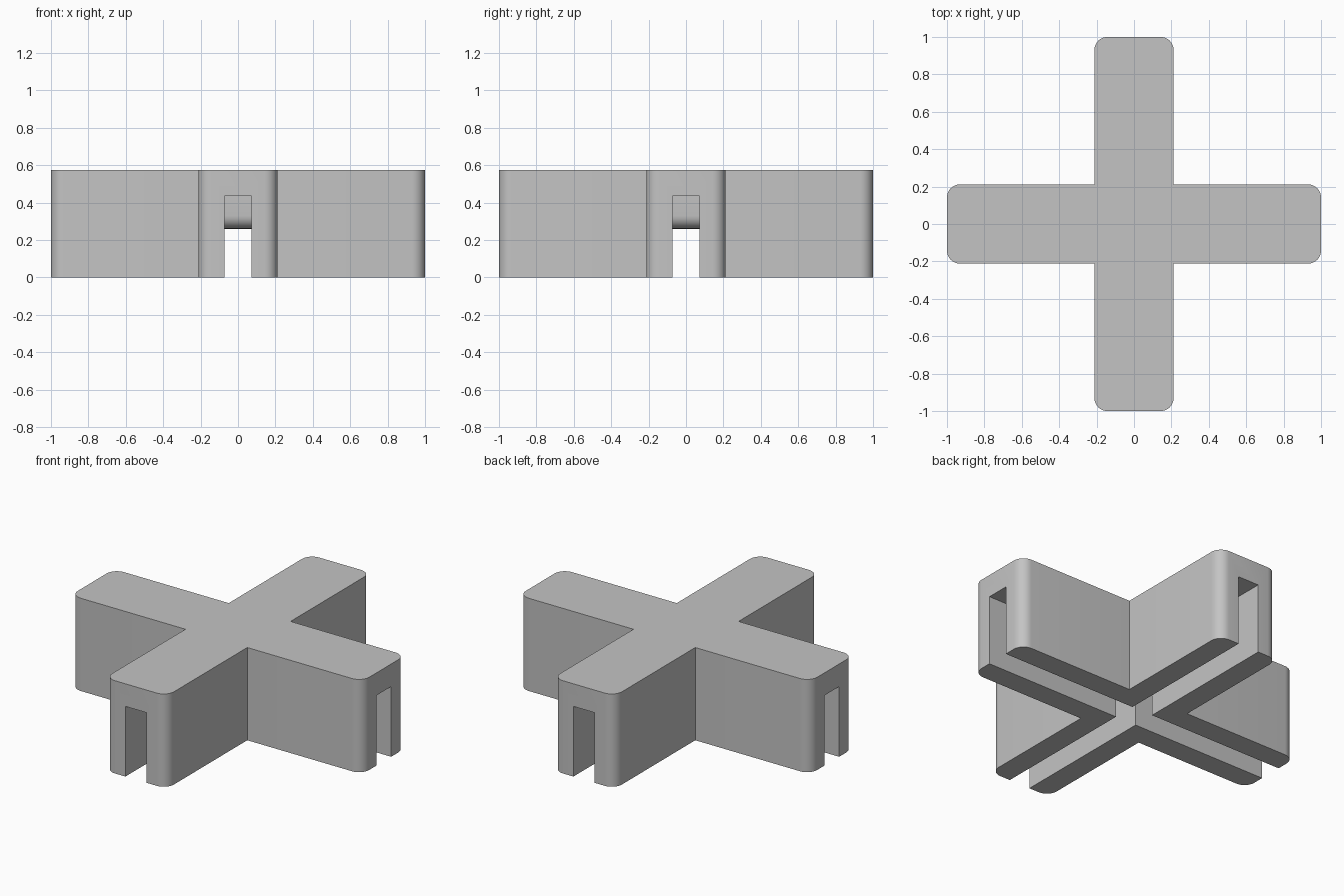
import bpy, bmesh, math

cube = bpy.data.objects.get("Cube")
if cube:
    bpy.data.objects.remove(cube, do_unlink=True)

HALF, HEIGHT = 0.212, 0.575       # arm half width, overall height
SLOT, SLOT_TOP = 0.072, 0.435     # slot half width, slot ceiling
STEP, STEP_Z, ROUND = 0.21, 0.26, 0.07   # lowered centre of the slot, corner radius

grey = bpy.data.materials.new("plain grey")
grey.use_nodes = True
colour = (0.55, 0.55, 0.55, 1)
grey.diffuse_color = colour
grey.node_tree.nodes["Principled BSDF"].inputs["Base Color"].default_value = colour


def prism(name, outline, offset, bevel_if=None):
    """Extrude a closed outline by the offset, optionally rounding chosen edges."""
    bm = bmesh.new()
    face = bm.faces.new([bm.verts.new(p) for p in outline])
    out = bmesh.ops.extrude_face_region(bm, geom=[face])
    moved = [v for v in out["geom"] if isinstance(v, bmesh.types.BMVert)]
    bmesh.ops.translate(bm, verts=moved, vec=offset)
    if bevel_if:
        edges = [e for e in bm.edges if bevel_if(e)]
        bmesh.ops.bevel(bm, geom=edges, offset=ROUND, segments=8,
                        profile=0.5, affect='EDGES')
    bmesh.ops.recalc_face_normals(bm, faces=bm.faces)
    mesh = bpy.data.meshes.new(name)
    bm.to_mesh(mesh)
    bm.free()
    mesh.materials.append(grey)
    obj = bpy.data.objects.new(name, mesh)
    bpy.context.collection.objects.link(obj)
    return obj


# Cross body: one quarter of the outline turned four times
quarter = [(HALF, HALF), (HALF, 1), (-HALF, 1)]
outline = []
for turn in range(4):
    c, s = [(1, 0), (0, 1), (-1, 0), (0, -1)][turn]
    outline += [(x * c - y * s, x * s + y * c, 0) for x, y in quarter]


def tip_edge(edge):
    a, b = (v.co for v in edge.verts)
    return abs(a.z - b.z) > 0.1 and max(abs(a.x), abs(a.y)) > 0.9


body = prism("cross_connector", outline, (0, 0, HEIGHT), tip_edge)

# Slots along both axes, with a rounded step down to the centre
arc = [(STEP - ROUND + ROUND * math.cos(a), STEP_Z + ROUND - ROUND * math.sin(a))
       for a in (i * math.pi / 16 for i in range(9))]
half = [(1.1, -0.1), (1.1, SLOT_TOP), (STEP, SLOT_TOP)] + arc
profile = half + [(-r, z) for r, z in reversed(half)]
cutters = [
    prism("slot_cutter_x", [(r, -SLOT, z) for r, z in profile], (0, 2 * SLOT, 0)),
    prism("slot_cutter_y", [(-SLOT, r, z) for r, z in profile], (2 * SLOT, 0, 0)),
]

bpy.ops.object.select_all(action='DESELECT')
body.select_set(True)
bpy.context.view_layer.objects.active = body
for cutter in cutters:
    cutter.hide_render = True
    cut = body.modifiers.new("slot", 'BOOLEAN')
    cut.operation = 'DIFFERENCE'
    cut.solver = 'EXACT'
    cut.object = cutter
    bpy.ops.object.modifier_apply(modifier=cut.name)
for cutter in cutters:
    bpy.data.objects.remove(cutter, do_unlink=True)

bpy.ops.object.shade_smooth_by_angle(angle=math.radians(30))
